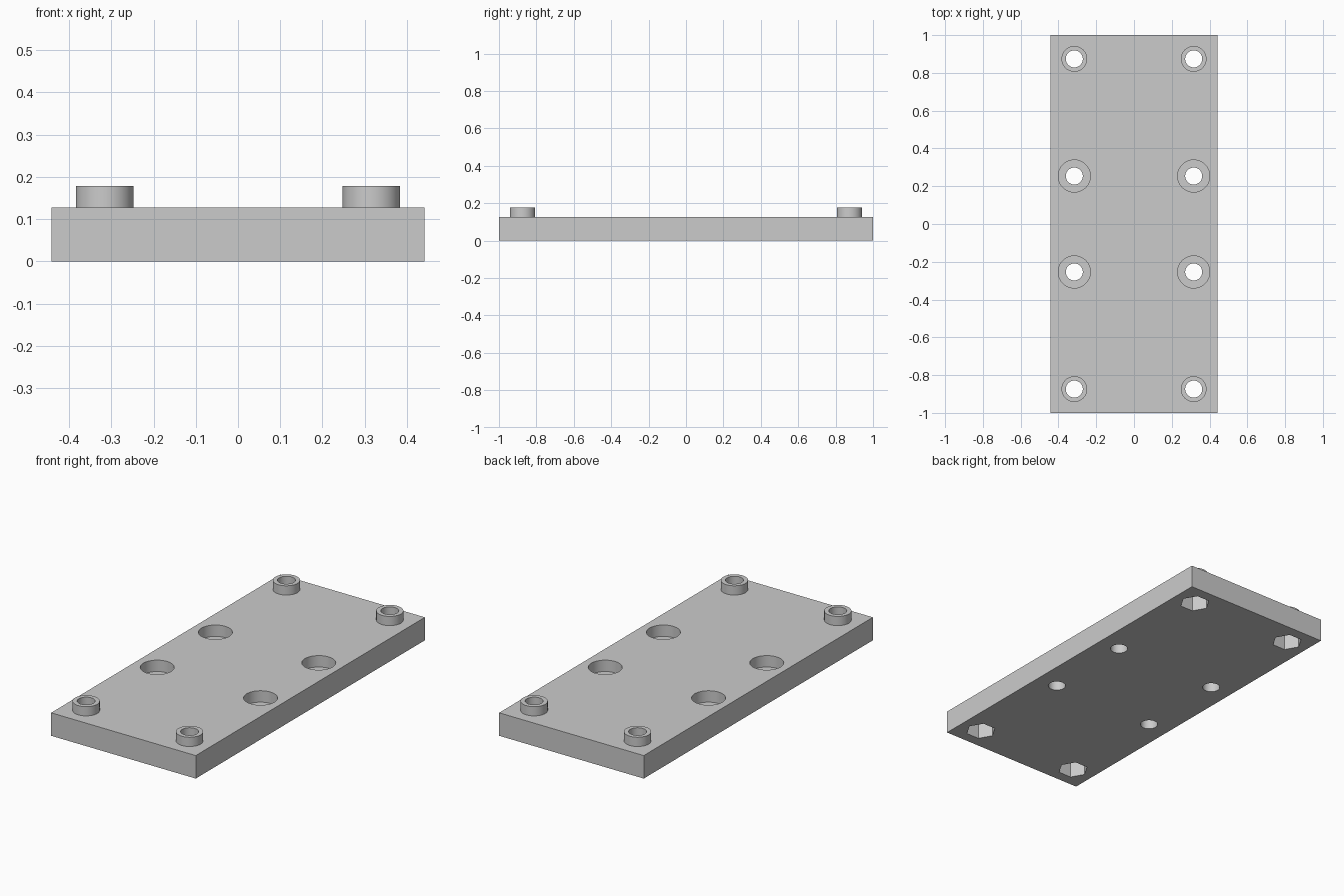
import bpy
import bmesh
from math import cos, sin, tau, radians

cube = bpy.data.objects.get("Cube")
if cube:
    bpy.data.objects.remove(cube, do_unlink=True)

# One plain grey material
GREY = (0.6, 0.6, 0.6, 1.0)
grey = bpy.data.materials.new("light grey")
grey.use_nodes = True
grey.diffuse_color = GREY
grey.node_tree.nodes["Principled BSDF"].inputs["Base Color"].default_value = GREY

# Main sizes
HALF_X, HALF_Y = 0.442, 1.0
TOP, BOSS_TOP = 0.127, 0.178
COLUMN_X, OUTER_Y, INNER_Y = 0.316, 0.874, 0.254


def add_object(name, bm):
    bmesh.ops.recalc_face_normals(bm, faces=bm.faces)
    mesh = bpy.data.meshes.new(name)
    bm.to_mesh(mesh)
    bm.free()
    mesh.materials.append(grey)
    obj = bpy.data.objects.new(name, mesh)
    bpy.context.collection.objects.link(obj)
    return obj


def four_prisms(name, row_y, radius, z0, z1, sides=64):
    """Upright prisms mirrored into all four quadrants, first corner along x."""
    bm = bmesh.new()
    for cx in (-COLUMN_X, COLUMN_X):
        for cy in (-row_y, row_y):
            ring = [bm.verts.new((cx + radius * cos(tau * i / sides),
                                  cy + radius * sin(tau * i / sides), z0))
                    for i in range(sides)]
            base = bm.faces.new(ring)
            top = bmesh.ops.extrude_face_region(bm, geom=[base])["geom"]
            bmesh.ops.translate(bm, vec=(0, 0, z1 - z0),
                                verts=[v for v in top if isinstance(v, bmesh.types.BMVert)])
    # A closed solid needs its starting cap
    bmesh.ops.holes_fill(bm, edges=[e for e in bm.edges if e.is_boundary], sides=0)
    return add_object(name, bm)


def combine(target, tool, operation):
    mod = target.modifiers.new(tool.name, 'BOOLEAN')
    mod.operation = operation
    mod.solver = 'EXACT'
    mod.object = tool
    tool.hide_render = True
    bpy.context.view_layer.objects.active = target
    bpy.ops.object.modifier_apply(modifier=mod.name)
    bpy.data.objects.remove(tool, do_unlink=True)


# Flat rectangular plate
bm = bmesh.new()
bmesh.ops.create_cube(bm, size=1)
bmesh.ops.scale(bm, vec=(2 * HALF_X, 2 * HALF_Y, TOP), verts=bm.verts)
bmesh.ops.translate(bm, vec=(0, 0, TOP / 2), verts=bm.verts)
plate = add_object("mounting_plate", bm)

# Raised corner bosses
combine(plate, four_prisms("corner_bosses", OUTER_Y, 0.068, 0.05, BOSS_TOP), 'UNION')

# Through holes, counterbores from above and hexagonal nut pockets from below
cuts = [
    four_prisms("corner_holes", OUTER_Y, 0.045, -0.1, 0.3),
    four_prisms("inner_holes", INNER_Y, 0.045, -0.1, 0.3),
    four_prisms("counterbores", INNER_Y, 0.085, 0.064, 0.3),
    four_prisms("nut_pockets", OUTER_Y, 0.078, -0.1, 0.09, sides=6),
]
for cutter in cuts:
    combine(plate, cutter, 'DIFFERENCE')

# Round walls smooth, all corners crisp
bpy.ops.object.select_all(action='DESELECT')
plate.select_set(True)
bpy.context.view_layer.objects.active = plate
bpy.ops.object.shade_smooth_by_angle(angle=radians(30))
